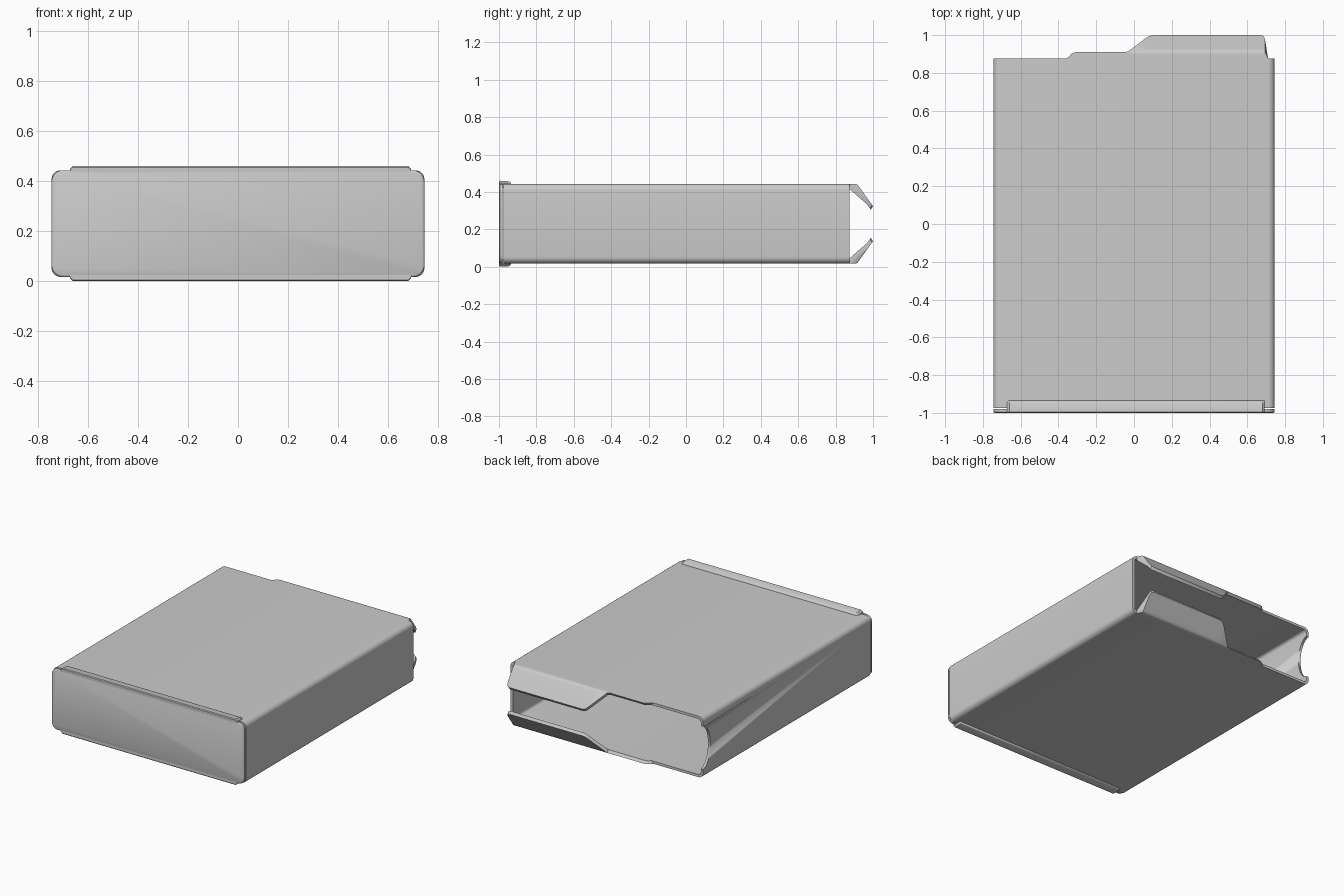
import bpy, bmesh
from math import cos, sin, pi

if "Cube" in bpy.data.objects:
    bpy.data.objects.remove(bpy.data.objects["Cube"])

ZC = 0.23  # mid height


def finish(bm, name, angle=0.6):
    bmesh.ops.remove_doubles(bm, verts=bm.verts, dist=0.0005)
    bmesh.ops.recalc_face_normals(bm, faces=bm.faces)
    me = bpy.data.meshes.new(name)
    bm.to_mesh(me)
    bm.free()
    ob = bpy.data.objects.new(name, me)
    bpy.context.collection.objects.link(ob)
    bpy.ops.object.select_all(action='DESELECT')
    ob.select_set(True)
    bpy.context.view_layer.objects.active = ob
    bpy.ops.object.shade_smooth_by_angle(angle=angle)
    return ob


def rounded(hx, hz, r, n=6):
    """Rounded rectangle in the xz plane."""
    pts = []
    for k, (sx, sz) in enumerate([(1, 1), (-1, 1), (-1, -1), (1, -1)]):
        for i in range(n + 1):
            a = k * pi / 2 + i / n * pi / 2
            pts.append((sx * (hx - r) + r * cos(a), ZC + sz * (hz - r) + r * sin(a)))
    return pts


def ring(bm, pts, y):
    return [bm.verts.new((x, y, z)) for x, z in pts]


def bridge(bm, a, b):
    n = len(a)
    for i in range(n):
        bm.faces.new((a[i], a[(i + 1) % n], b[(i + 1) % n], b[i]))


# Open-ended sleeve
bm = bmesh.new()
outer, inner = rounded(0.745, 0.213, 0.035), rounded(0.727, 0.195, 0.02)
loops = [ring(bm, outer, -0.975), ring(bm, outer, 0.875),
         ring(bm, inner, 0.875), ring(bm, inner, -0.975)]
for i in range(4):
    bridge(bm, loops[i], loops[(i + 1) % 4])
sleeve = finish(bm, "sleeve")

# Finger notch in the left wall
bm = bmesh.new()
ends = []
for x in (-0.85, -0.65):
    ends.append([bm.verts.new((x, 0.88 + 0.085 * cos(2 * pi * i / 32),
                               ZC + 0.15 * sin(2 * pi * i / 32))) for i in range(32)])
bridge(bm, *ends)
for e in ends:
    bm.faces.new(e)
cutter = finish(bm, "notch_cutter")
cutter.hide_render = True
mod = sleeve.modifiers.new("notch", 'BOOLEAN')
mod.operation, mod.object, mod.solver = 'DIFFERENCE', cutter, 'EXACT'
bpy.context.view_layer.objects.active = sleeve
bpy.ops.object.modifier_apply(modifier="notch")
bpy.data.objects.remove(cutter)

# Front plate with softened rim
bm = bmesh.new()
steps = [(-0.98, 0), (-0.994, 0), (-0.998, 0.003), (-1.0, 0.008)]
loops = [ring(bm, rounded(0.745 - d, 0.213 - d, 0.045 - d), y) for y, d in steps]
for a, b in zip(loops, loops[1:]):
    bridge(bm, a, b)
bm.faces.new(loops[0])
bm.faces.new(loops[-1])
finish(bm, "front_plate")

# Raised lips joining the plate to the sleeve, top and bottom
lip = [(-1.0, 0.19), (-1.0, 0.225), (-0.995, 0.23), (-0.95, 0.228),
       (-0.94, 0.223), (-0.935, 0.213), (-0.935, 0.195), (-0.98, 0.19)]
for s, name in ((1, "top_lip"), (-1, "bottom_lip")):
    bm = bmesh.new()
    ends = []
    for x, drop in ((-0.672, 0.012), (-0.66, 0), (0.68, 0), (0.692, 0.012)):
        ends.append([bm.verts.new((x, y, ZC + s * (h - (drop if h > 0.215 else 0))))
                     for y, h in lip])
    for a, b in zip(ends, ends[1:]):
        bridge(bm, a, b)
    bm.faces.new(ends[0])
    bm.faces.new(ends[-1])
    finish(bm, name)

# Stepped rear flaps that bend towards each other
outline = [(-0.36, 0.875), (-0.345, 0.885), (-0.33, 0.902), (-0.31, 0.91), (-0.05, 0.91),
           (-0.03, 0.914), (0.06, 0.982), (0.08, 0.995), (0.1, 1.0), (0.67, 1.0),
           (0.685, 0.995), (0.693, 0.98), (0.71, 0.875)]
path = [0.86, 0.875, 0.885, 0.9, 0.91, 0.918, 0.926, 0.95, 0.975, 1.0]


def height(y):
    if y <= 0.905:
        return 0.213
    if y <= 0.926:
        return 0.213 - 0.016 * ((y - 0.905) / 0.021) ** 2
    return 0.197 - (y - 0.926) * 1.4


for s, name in ((1, "top_flap"), (-1, "bottom_flap")):
    bm = bmesh.new()
    skins = []
    for dy, dz in ((0, 0), (-0.012, -0.018)):
        skins.append([[bm.verts.new((x, min(y, tip) + dy, ZC + s * (height(min(y, tip)) + dz)))
                       for y in path] for x, tip in outline])
    m, n = len(outline), len(path)
    for g in skins:
        for i in range(m - 1):
            for j in range(n - 1):
                bm.faces.new((g[i][j], g[i + 1][j], g[i + 1][j + 1], g[i][j + 1]))
    border = [(i, 0) for i in range(m)] + [(m - 1, j) for j in range(1, n)] \
        + [(i, n - 1) for i in range(m - 2, -1, -1)] + [(0, j) for j in range(n - 2, 0, -1)]
    bridge(bm, [skins[0][i][j] for i, j in border], [skins[1][i][j] for i, j in border])
    finish(bm, name)
